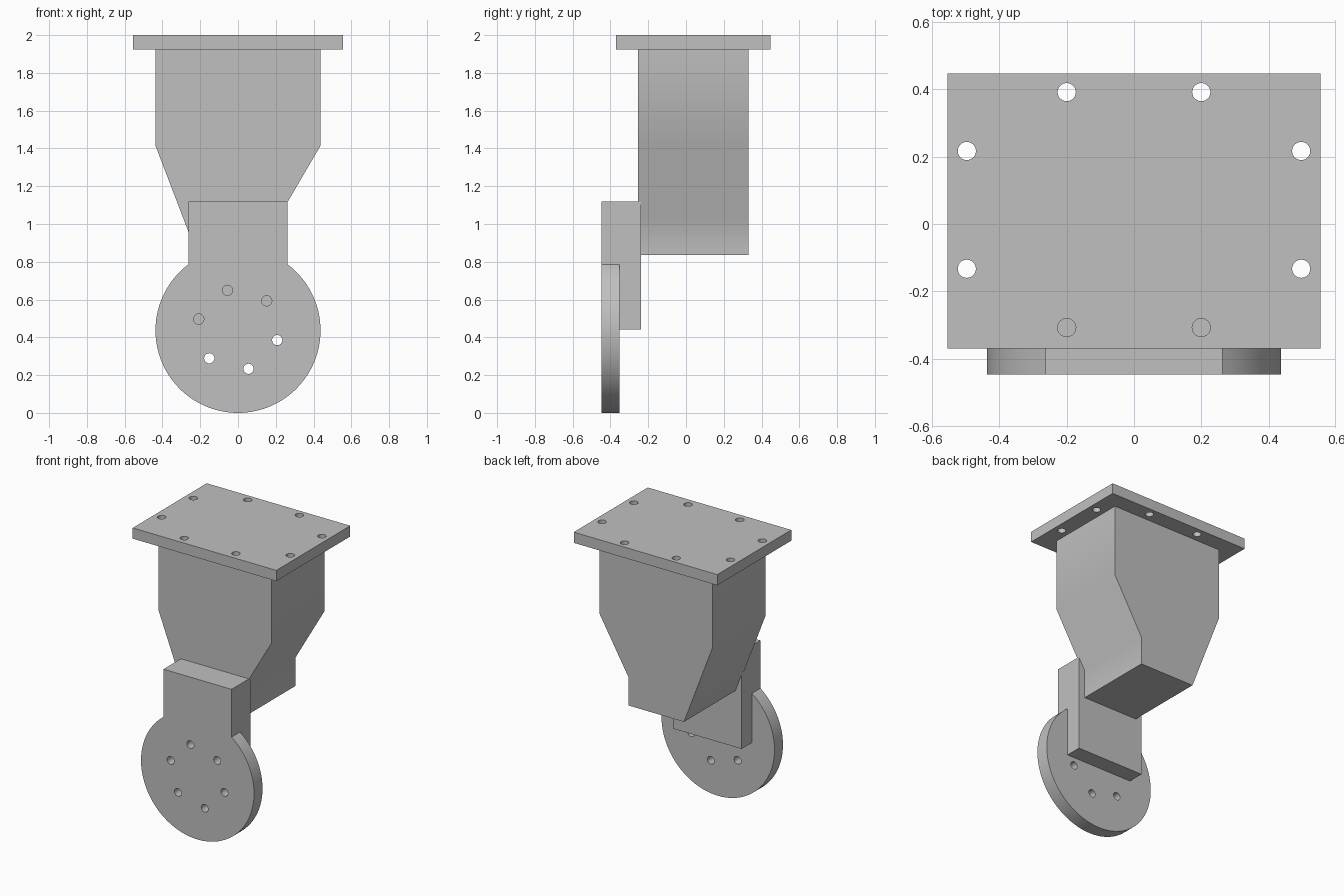
import bpy
import bmesh
from math import sin, cos, asin, pi, radians
from mathutils import Matrix, Vector

if "Cube" in bpy.data.objects:
    bpy.data.objects.remove(bpy.data.objects["Cube"], do_unlink=True)

# One plain grey for the whole assembly
grey = bpy.data.materials.new("light_grey")
grey.use_nodes = True
COLOUR = (0.53, 0.53, 0.53, 1)
grey.diffuse_color = COLOUR
grey.node_tree.nodes["Principled BSDF"].inputs["Base Color"].default_value = COLOUR


def finish(name, bm):
    bmesh.ops.recalc_face_normals(bm, faces=bm.faces)
    mesh = bpy.data.meshes.new(name)
    bm.to_mesh(mesh)
    bm.free()
    obj = bpy.data.objects.new(name, mesh)
    mesh.materials.append(grey)
    bpy.context.collection.objects.link(obj)
    return obj


def extrude_profile(name, points, y0, y1):
    """Extrude an outline in the xz plane from y0 to y1."""
    bm = bmesh.new()
    face = bm.faces.new([bm.verts.new((x, y0, z)) for x, z in points])
    extruded = bmesh.ops.extrude_face_region(bm, geom=[face])["geom"]
    verts = [v for v in extruded if isinstance(v, bmesh.types.BMVert)]
    bmesh.ops.translate(bm, verts=verts, vec=(0, y1 - y0, 0))
    return finish(name, bm)


def block(x, z0, z1):
    return [(-x, z0), (x, z0), (x, z1), (-x, z1)]


def drill(obj, centres, radius, axis):
    """Cut round through holes along the axis."""
    bm = bmesh.new()
    turn = Vector((0, 0, 1)).rotation_difference(Vector(axis)).to_matrix().to_4x4()
    for c in centres:
        bmesh.ops.create_cone(bm, cap_ends=True, segments=32, radius1=radius,
                              radius2=radius, depth=0.4,
                              matrix=Matrix.Translation(c) @ turn)
    cutter = finish("hole_cutter", bm)
    cutter.hide_render = True
    mod = obj.modifiers.new("holes", "BOOLEAN")
    mod.operation = "DIFFERENCE"
    mod.solver = "EXACT"
    mod.object = cutter
    activate(obj)
    bpy.ops.object.modifier_apply(modifier=mod.name)
    bpy.data.objects.remove(cutter, do_unlink=True)


def activate(obj):
    bpy.ops.object.select_all(action="DESELECT")
    obj.select_set(True)
    bpy.context.view_layer.objects.active = obj


# Mounting plate with eight bolt holes
plate = extrude_profile("mounting_plate", block(0.555, 1.925, 2.0), -0.37, 0.447)
bolts = [(s * x, 0.042 + y, 1.96) for s in (-1, 1)
         for x, y in ((0.2, 0.35), (0.2, -0.35), (0.497, 0.175), (0.497, -0.175))]
drill(plate, bolts, 0.027, (0, 0, 1))

# Tapered housing, with a short upright edge on one side only
housing = extrude_profile("housing", [
    (-0.437, 1.925), (-0.437, 1.415), (-0.215, 0.835), (0.215, 0.835),
    (0.215, 1.035), (0.437, 1.415), (0.437, 1.925)], -0.255, 0.33)

# Round flange with a square neck, drilled on a bolt circle
R, CZ, NECK = 0.437, 0.437, 0.263
start = pi / 2 - asin(NECK / R)
sweep = 2 * pi - 2 * asin(NECK / R)
STEPS = 80
arc = [(R * cos(start - sweep * i / STEPS), CZ + R * sin(start - sweep * i / STEPS))
       for i in range(STEPS + 1)]
flange = extrude_profile("round_flange", arc + [(-NECK, 1.12), (NECK, 1.12)],
                         -0.447, -0.353)
ring = [(0.215 * cos(radians(a)), -0.4, CZ + 0.004 + 0.215 * sin(radians(a)))
        for a in range(45, 405, 60)]
drill(flange, ring, 0.027, (0, 1, 0))

# Arm joining the flange to the housing
arm = extrude_profile("connecting_arm", block(NECK, 0.442, 1.12), -0.353, -0.238)

for obj in (plate, housing, flange, arm):
    activate(obj)
    bpy.ops.object.shade_smooth_by_angle(angle=radians(35))
